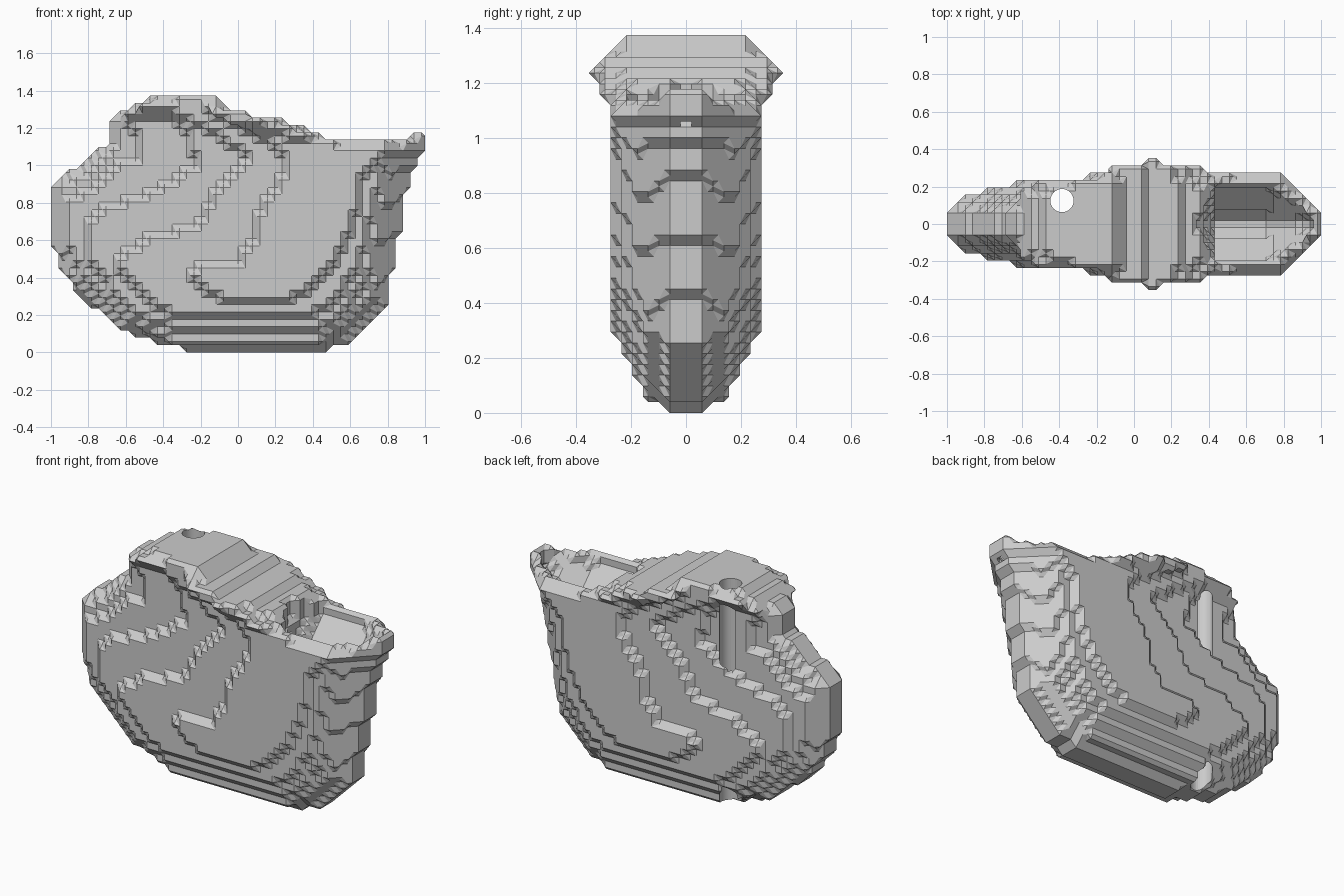
import bpy, bmesh
from math import floor
from itertools import product

cube = bpy.data.objects.get("Cube")
if cube:
    bpy.data.objects.remove(cube)

V = 2 / 51  # width of one terrace step

# Upper profile shared by all layers, from the tall left crest to the right rim
crest = [(.2, 1.25), (0, 1.29), (-.12, 1.36)]

# Side outlines (x, z), from the centre plane out to the widest terrace
core = [(-.2, 0), (.43, 0), (.6, .05), (.8, .24), (.82, .42), (.86, .62), (.9, .84),
        (.93, .98), (1, 1.08), (1, 1.17), (.9, 1.17), (.83, 1.12), (.6, 1.13), (.4, 1.18),
        *crest, (-.15, 1.38), (-.43, 1.38), (-.55, 1.33), (-.68, 1.25), (-.68, 1.13),
        (-.85, 1.0), (-1, .9), (-1, .6), (-.95, .45), (-.85, .3), (-.62, .12), (-.4, .04)]
inner = [(-.3, .04), (.45, .04), (.62, .13), (.76, .27), (.8, .5), (.85, .75), (.89, .95),
         (.96, 1.08), (.95, 1.15), (.83, 1.12), (.6, 1.13), (.4, 1.18), *crest,
         (-.15, 1.38), (-.43, 1.38), (-.55, 1.33), (-.66, 1.25), (-.65, 1.1), (-.75, 1.0),
         (-.97, .88), (-.97, .58), (-.88, .35), (-.62, .13)]
middle = [(-.35, .05), (.44, .05), (.6, .17), (.74, .33), (.78, .55), (.82, .78), (.86, .96),
          (.92, 1.08), (.9, 1.14), (.6, 1.13), (.4, 1.18), *crest, (-.15, 1.38), (-.43, 1.38),
          (-.55, 1.33), (-.63, 1.25), (-.53, 1.18), (-.52, 1.05), (-.63, 1.0), (-.75, .9),
          (-.92, .8), (-.92, .58), (-.8, .36), (-.6, .16)]
outer = [(-.2, .1), (.4, .1), (.55, .19), (.7, .4), (.75, .6), (.79, .8), (.82, .95),
         (.88, 1.08), (.85, 1.12), (.6, 1.13), (.4, 1.18), *crest, (-.2, 1.38), (-.4, 1.38),
         (-.6, 1.29), (-.6, 1.25), (-.37, 1.27), (-.25, 1.15), (-.23, 1.0), (-.4, .88),
         (-.75, .75), (-.82, .65), (-.8, .5), (-.6, .24), (-.4, .14)]
shoulder = [(-.2, .18), (.32, .18), (.5, .26), (.64, .46), (.7, .66), (.74, .85), (.78, .97),
            (.84, 1.08), (.8, 1.12), (.6, 1.12), (.4, 1.17), *crest, (-.4, 1.35), (-.55, 1.31),
            (-.3, 1.27), (-.1, 1.15), (.07, 1.05), (0, .97), (-.13, .85), (-.22, .68),
            (-.5, .6), (-.65, .48), (-.6, .4), (-.4, .22)]
flank = [(-.07, .28), (.27, .28), (.4, .36), (.52, .48), (.62, .7), (.65, .9), (.7, .98),
         (.8, 1.08), (.6, 1.1), (.4, 1.16), (.2, 1.24), (0, 1.29), (-.2, 1.34), (-.15, 1.28),
         (0, 1.2), (.15, 1.13), (.27, 1.05), (.22, .9), (.12, .75), (.08, .6), (-.02, .46),
         (-.2, .49), (-.27, .4)]
lip = [(-.18, 1.29), (0, 1.21), (.2, 1.17), (.35, 1.12), (.38, 1.17), (.2, 1.24), (0, 1.29)]
lip_point = [(.06, 1.2), (.13, 1.2), (.13, 1.25), (.06, 1.25)]
LAYERS = [core, core, inner, middle, outer, shoulder, flank, lip, lip_point]


def in_outline(x, z, outline):
    hit = False
    for (ax, az), (bx, bz) in zip(outline, outline[1:] + outline[:1]):
        if (az > z) != (bz > z) and x < ax + (z - az) * (bx - ax) / (bz - az):
            hit = not hit
    return hit


def in_hollow(x, y, z):
    # V-shaped trough behind the right rim
    width = min(.21, (x - .34) * 2.5, (1 - x) * .75)
    return y < width and z > 1.1 - (width - y) * 1.2


def solid_cells():
    cells = set()
    for i, k, n in product(range(51), range(36), range(len(LAYERS))):
        x, y, z = -1 + (i + .5) * V, (n + .5) * V, (k + .5) * V
        if in_outline(x, z, LAYERS[n]) and not in_hollow(x, y, z):
            cells.update([(i, n, k), (i, -1 - n, k)])
    return cells


def cell_faces():
    # Six corner loops of a unit cell, all turning outward
    faces = []
    for axis, side in product(range(3), (0, 1)):
        loop = []
        for u, v in [(0, 0), (1, 0), (1, 1), (0, 1)]:
            c = [0, 0, 0]
            c[axis], c[(axis + 1) % 3], c[(axis + 2) % 3] = side, u, v
            loop.append(tuple(c))
        faces.append(loop if side else loop[::-1])
    return faces


def skin(cells):
    # Wrap the cells in a surface whose steps are cut at 45 degrees
    bm, verts = bmesh.new(), {}

    def vert(key):
        if key not in verts:
            x, y, z = key
            verts[key] = bm.verts.new((-1 + (x / 2 + .5) * V, (y / 2 + .5) * V,
                                       (z / 2 + .5) * V))
        return verts[key]

    corners = list(product((0, 1), repeat=3))
    faces = cell_faces()
    bases = {tuple(a - b for a, b in zip(c, d)) for c in cells for d in corners}
    for base in sorted(bases):
        full = {d: tuple(a + b for a, b in zip(base, d)) in cells for d in corners}
        if all(full.values()):
            continue
        link = {}
        for loop in faces:
            cuts = []
            for a, b in zip(loop, loop[1:] + loop[:1]):
                if full[a] != full[b]:
                    mid = tuple(2 * o + p + q for o, p, q in zip(base, a, b))
                    cuts.append((mid, full[b]))
            for n, (mid, entering) in enumerate(cuts):
                if entering:
                    link[mid] = cuts[(n + 1) % len(cuts)][0]
        while link:
            key, ring = next(iter(link)), []
            while key in link:
                ring.append(key)
                key = link.pop(key)
            bm.faces.new([vert(k) for k in ring])
    bmesh.ops.recalc_face_normals(bm, faces=bm.faces)
    bmesh.ops.triangulate(bm, faces=[f for f in bm.faces if len(f.verts) > 3])
    mesh = bpy.data.meshes.new("terraced_body")
    bm.to_mesh(mesh)
    bm.free()
    return mesh


# Body
grey = bpy.data.materials.new("light_grey")
grey.use_nodes = True
grey.diffuse_color = (.6, .6, .6, 1)
grey.node_tree.nodes["Principled BSDF"].inputs["Base Color"].default_value = (.6, .6, .6, 1)
body = bpy.data.objects.new("terraced_body", skin(solid_cells()))
bpy.context.collection.objects.link(body)
body.data.materials.append(grey)

# Upright round hole near the back, open along the thinner part of the wall
bpy.ops.mesh.primitive_cylinder_add(vertices=32, radius=.062, depth=2, location=(-.385, .125, .7))
cutter = bpy.context.object
cutter.name = "hole_cutter"
cutter.hide_render = True
cutter.data.materials.append(grey)
cut = body.modifiers.new("hole", 'BOOLEAN')
cut.operation, cut.solver, cut.object = 'DIFFERENCE', 'EXACT', cutter
bpy.ops.object.select_all(action='DESELECT')
body.select_set(True)
bpy.context.view_layer.objects.active = body
bpy.ops.object.modifier_apply(modifier=cut.name)
bpy.data.objects.remove(cutter)
bpy.ops.object.shade_flat()
